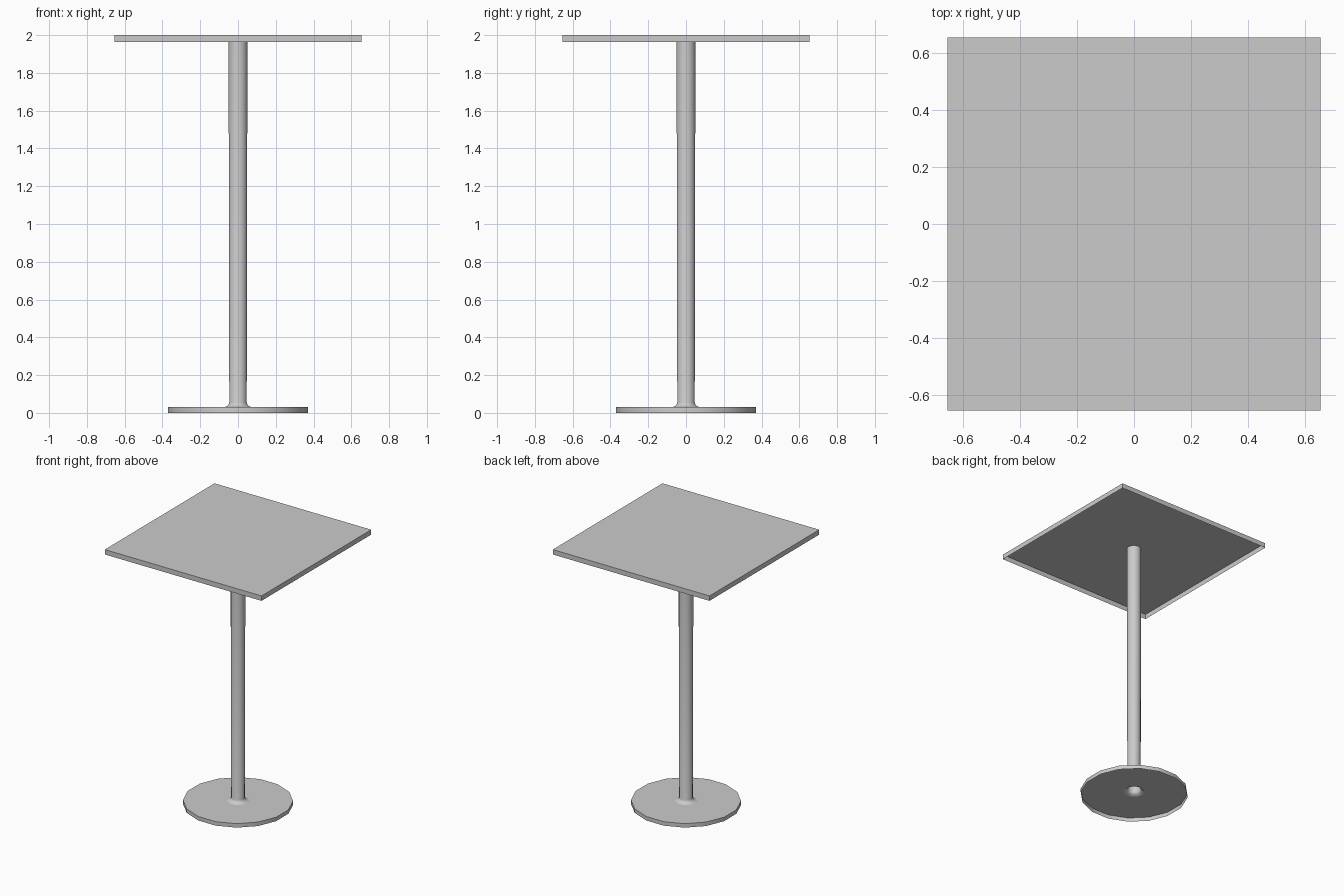
import bpy
import bmesh
import math

cube = bpy.data.objects.get("Cube")
if cube:
    bpy.data.objects.remove(cube, do_unlink=True)

SIDES = 16
TOP_Z = 2.0

grey = bpy.data.materials.new("plain_grey")
grey.use_nodes = True
colour = (0.6, 0.6, 0.6, 1)
grey.diffuse_color = colour
grey.node_tree.nodes["Principled BSDF"].inputs["Base Color"].default_value = colour


def add_object(name, bm):
    mesh = bpy.data.meshes.new(name)
    bm.to_mesh(mesh)
    bm.free()
    mesh.materials.append(grey)
    obj = bpy.data.objects.new(name, mesh)
    bpy.context.collection.objects.link(obj)
    return obj


def lathe(name, profile):
    """Open shell turned from (radius, z) points, listed bottom to top."""
    bm = bmesh.new()
    rings = []
    for radius, z in profile:
        angles = [2 * math.pi * (i + 0.5) / SIDES for i in range(SIDES)]
        rings.append([bm.verts.new((radius * math.cos(a), radius * math.sin(a), z))
                      for a in angles])
    for low, high in zip(rings, rings[1:]):
        for i in range(SIDES):
            j = (i + 1) % SIDES
            bm.faces.new((low[i], low[j], high[j], high[i]))
    obj = add_object(name, bm)
    bpy.ops.object.select_all(action='DESELECT')
    obj.select_set(True)
    bpy.context.view_layer.objects.active = obj
    bpy.ops.object.shade_smooth_by_angle(angle=math.radians(40))
    return obj


# Square top, a thin shell open underneath
bm = bmesh.new()
bmesh.ops.create_cube(bm, size=1)
bottom = [f for f in bm.faces if f.normal.z < -0.5]
bmesh.ops.delete(bm, geom=bottom, context='FACES_ONLY')
bmesh.ops.scale(bm, vec=(1.31, 1.31, 0.037), verts=bm.verts)
bmesh.ops.translate(bm, vec=(0, 0, TOP_Z - 0.0185), verts=bm.verts)
add_object("table_top", bm)

# Round foot, open underneath, with a hole where the column rises
lathe("base_plate", [(0.377, 0), (0.377, 0.03), (0.075, 0.03)])

# Slightly tapered hollow column with a flared collar
lathe("column", [(0.075, 0.03), (0.06, 0.036), (0.051, 0.043), (0.047, 0.055),
                 (0.051, TOP_Z - 0.001)])
